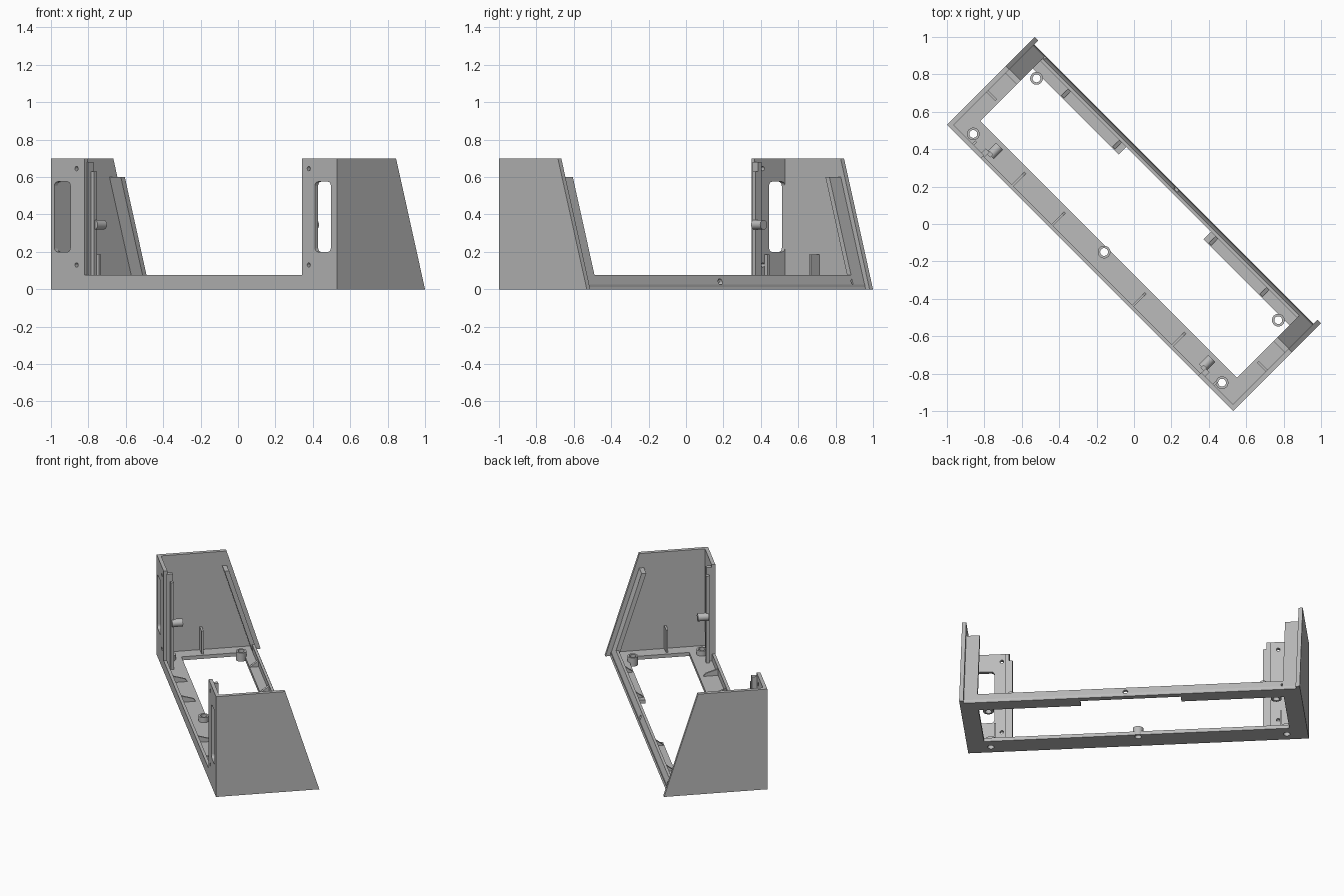
import bpy, bmesh, math
from mathutils import Matrix

if "Cube" in bpy.data.objects:
    bpy.data.objects.remove(bpy.data.objects["Cube"])

TURN = Matrix.Rotation(math.radians(-45), 4, 'Z')   # whole housing stands diagonally
grey = bpy.data.materials.new("light grey plastic")
grey.diffuse_color = (0.5, 0.5, 0.5, 1)
grey.use_nodes = True
grey.node_tree.nodes["Principled BSDF"].inputs["Base Color"].default_value = grey.diffuse_color


def prism(name, pts, axis, a, b):
    """Extrude a 2D outline along u (length), v (depth) or z from a to b."""
    place = {'u': lambda p, t: (t, p[0], p[1]),
             'v': lambda p, t: (p[0], t, p[1]),
             'z': lambda p, t: (p[0], p[1], t)}[axis]
    bm = bmesh.new()
    lo = [bm.verts.new(place(p, a)) for p in pts]
    hi = [bm.verts.new(place(p, b)) for p in pts]
    n = len(pts)
    bm.faces.new(lo)
    bm.faces.new(hi)
    for i in range(n):
        j = (i + 1) % n
        bm.faces.new((lo[i], lo[j], hi[j], hi[i]))
    bmesh.ops.recalc_face_normals(bm, faces=bm.faces[:])
    bm.transform(TURN)
    me = bpy.data.meshes.new(name)
    bm.to_mesh(me)
    bm.free()
    me.materials.append(grey)
    ob = bpy.data.objects.new(name, me)
    bpy.context.collection.objects.link(ob)
    return ob


def rect(x0, y0, x1, y1):
    return [(x0, y0), (x1, y0), (x1, y1), (x0, y1)]


def circle(x, y, r, n=20):
    return [(x + r * math.cos(2 * math.pi * i / n), y + r * math.sin(2 * math.pi * i / n))
            for i in range(n)]


def round_rect(x0, y0, x1, y1, r, n=4):
    corners = [(x1 - r, y1 - r), (x0 + r, y1 - r), (x0 + r, y0 + r), (x1 - r, y0 + r)]
    return [(cx + r * math.cos((k + i / n) * math.pi / 2), cy + r * math.sin((k + i / n) * math.pi / 2))
            for k, (cx, cy) in enumerate(corners) for i in range(n + 1)]


def cut(target, cutter):
    cutter.hide_render = True
    m = target.modifiers.new("cut", 'BOOLEAN')
    m.operation, m.solver, m.object = 'DIFFERENCE', 'EXACT', cutter
    bpy.context.view_layer.objects.active = target
    bpy.ops.object.modifier_apply(modifier=m.name)
    bpy.data.objects.remove(cutter)


def smooth(ob):
    bpy.ops.object.select_all(action='DESELECT')
    ob.select_set(True)
    bpy.context.view_layer.objects.active = ob
    bpy.ops.object.shade_smooth_by_angle()


H, L, D, SILL, FLOOR = 0.70, 1.082, 0.332, 0.075, 0.025
SLOPE = 0.219 / 0.70

# Floor ring with a stepped opening
floor = prism("floor_frame", rect(-1.07, -0.325, 1.07, 0.298), 'z', 0, FLOOR)
cut(floor, prism("opening", [(-.97, -.192), (.97, -.192), (.97, .205), (.32, .205),
                             (.32, .265), (-.32, .265), (-.32, .205), (-.97, .205)], 'z', -.1, .1))

# Screw bosses standing on the floor, drilled through
for u, v in [(-.919, .182), (.909, .182), (-.948, -.267), (.933, -.267), (-.007, -.219)]:
    boss = prism("screw_boss", circle(u, v, 0.034), 'z', 0, 0.06)
    for part in (floor, boss):
        cut(part, prism("drill", circle(u, v, 0.021), 'z', -.1, .2))
    smooth(boss)

# Low front sill
prism("front_sill", rect(-0.83, 0, 0.83, SILL), 'v', -D, -0.312)

# Leaning back rail with three screw holes
back = prism("back_rail", [(.302, 0), (.302 - SLOPE * SILL, SILL), (.261, SILL), (.265, 0)],
             'u', -1.06, 1.06)
for u in (-.975, .03, 1.032):
    cut(back, prism("drill", circle(u, .04, .016, 16), 'v', .2, .4))

for s in (-1, 1):
    # Trapezoid side panel
    prism("side_panel", [(-D, 0), (D, 0), (D - SLOPE * H, H), (-D, H)], 'u', s * L, s * 1.056)

    # Sloping flange inside the panel, behind which a cover sits
    prism("cover_flange", [(.302, 0), (.302 - SLOPE * .6, .6), (.272 - SLOPE * .6, .6), (.272, 0)],
          'u', s * 1.06, s * .97)

    # Upright gussets on the panel and behind the pillar
    prism("panel_gusset", rect(s * 1.06, .02, s * .99, .185), 'v', -.06, -.046)
    prism("pillar_gusset", rect(-.315, .02, -.285, .185), 'u', s * .915, s * .903)

    # Front pillar with a rounded slot and two screw holes
    off = -0.011
    pillar = prism("front_pillar", rect(s * 1.07, 0, s * .822 + off / 2, H), 'v', -D, -0.308)
    mid = s * 0.985 + off
    cut(pillar, prism("slot", round_rect(mid - .06, .2, mid + .06, .575, .022), 'v', -.5, -.2))
    for z in (.13, .645):
        cut(pillar, prism("drill", circle(s * .878 + off, z, .012, 12), 'v', -.5, -.2))

    # Stepped guide rail along the pillar edge, with a locating peg
    prism("guide_wall", rect(s * .845, .02, s * .818, .68), 'v', -.315, -.275)
    prism("guide_strip", rect(s * .822, .02, s * .795, .63), 'v', -.292, -.270)
    peg = prism("locating_peg", circle(s * .802, .345, .026), 'v', -.285, -.215)
    smooth(peg)

    # Triangular gussets bracing the front sill and the back rail
    for u in (.305, .605):
        prism("sill_gusset", [(-.315, .02), (-.215, .02), (-.235, .045), (-.315, .07)],
              'u', s * u - .006, s * u + .006)
    for u in (.364, .75):
        prism("rail_gusset", [(.275, .02), (.207, .02), (.215, .03), (.268, .072)],
              'u', s * u - .01, s * u + .01)
